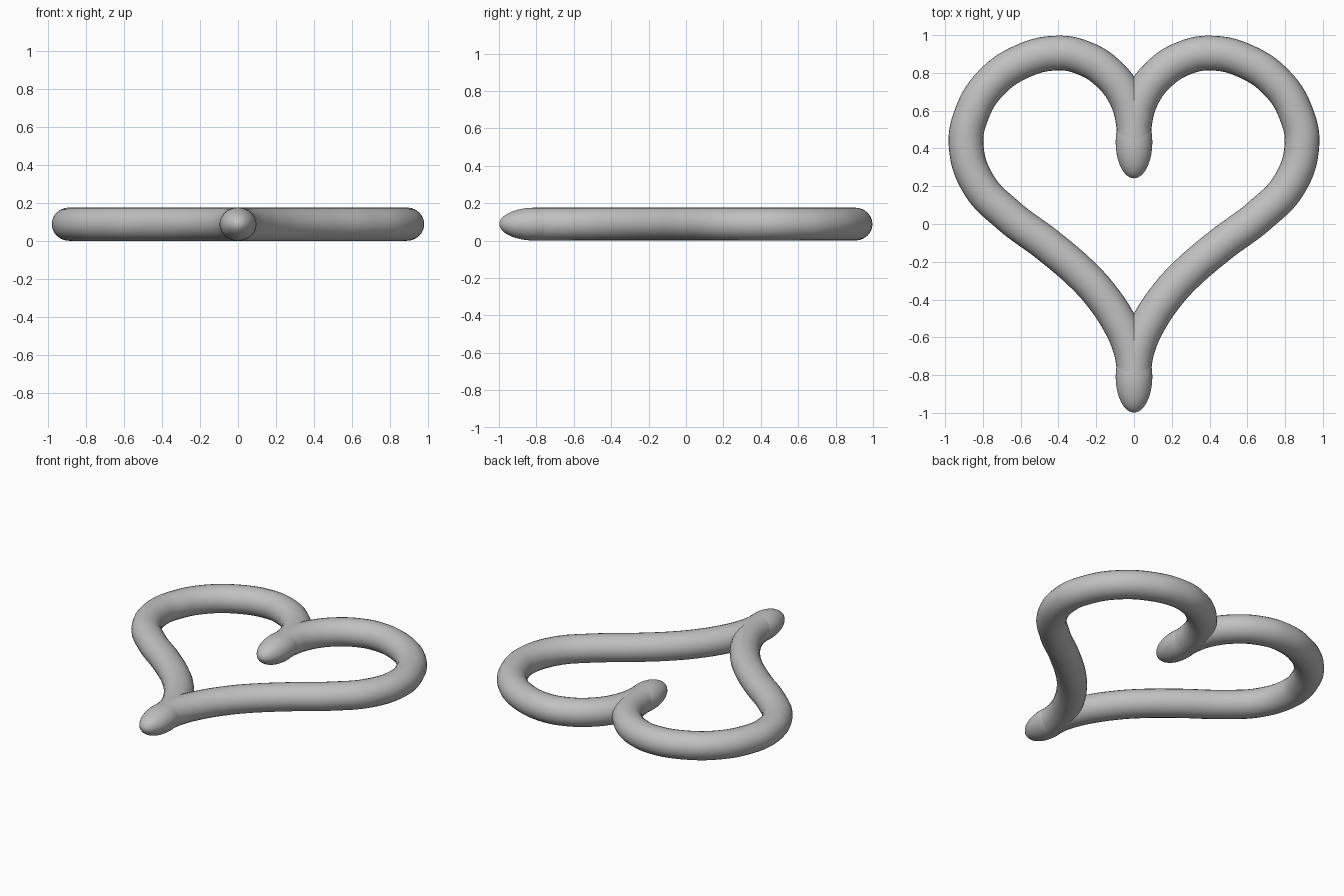
import bpy

if "Cube" in bpy.data.objects:
    bpy.data.objects.remove(bpy.data.objects["Cube"])

RADIUS = 0.092   # tube radius in plan
FLATTEN = 0.955  # slight vertical squash
MID_Z = RADIUS * FLATTEN

grey = bpy.data.materials.new("plain grey")
grey.diffuse_color = (0.53, 0.53, 0.53, 1)
grey.use_nodes = True
grey.node_tree.nodes["Principled BSDF"].inputs["Base Color"].default_value = grey.diffuse_color

# Centre line of the right half, from the notch round to the point
PATH = [(0, 0.43), (0.003, 0.53), (0.042, 0.67), (0.14, 0.80), (0.265, 0.878),
        (0.40, 0.905), (0.59, 0.862), (0.765, 0.738), (0.86, 0.58),
        (0.889, 0.42), (0.823, 0.21), (0.665, 0.045), (0.455, -0.113),
        (0.262, -0.28), (0.165, -0.39), (0.085, -0.51), (0.025, -0.64),
        (0.003, -0.74), (0, -0.82)]


def tube_half(name, side):
    curve = bpy.data.curves.new(name, "CURVE")
    curve.dimensions = "3D"
    curve.bevel_depth = RADIUS
    curve.bevel_resolution = 10
    curve.resolution_u = 8
    curve.use_fill_caps = True
    spline = curve.splines.new("BEZIER")
    spline.bezier_points.add(len(PATH) - 1)
    for point, (x, y) in zip(spline.bezier_points, PATH):
        point.co = (side * x, y, 0)
        point.handle_left_type = point.handle_right_type = "AUTO"
    obj = bpy.data.objects.new(name, curve)
    bpy.context.collection.objects.link(obj)
    obj.location.z = MID_Z
    obj.scale.z = FLATTEN
    obj.data.materials.append(grey)
    bpy.ops.object.select_all(action="DESELECT")
    obj.select_set(True)
    bpy.context.view_layer.objects.active = obj
    bpy.ops.object.convert(target="MESH")
    bpy.ops.object.shade_smooth_by_angle()


def tip(name, y):
    # Elongated rounded end where both halves meet
    bpy.ops.mesh.primitive_uv_sphere_add(segments=40, ring_count=24, radius=1,
                                         location=(0, y, MID_Z),
                                         rotation=(1.5707963, 0, 0))
    obj = bpy.context.object
    obj.name = name
    obj.scale = (0.097, MID_Z, 0.19)
    obj.data.materials.append(grey)
    bpy.ops.object.shade_smooth()


tube_half("right_heart_half", 1)
tube_half("left_heart_half", -1)
tip("notch_tip", 0.432)
tip("bottom_tip", -0.808)
